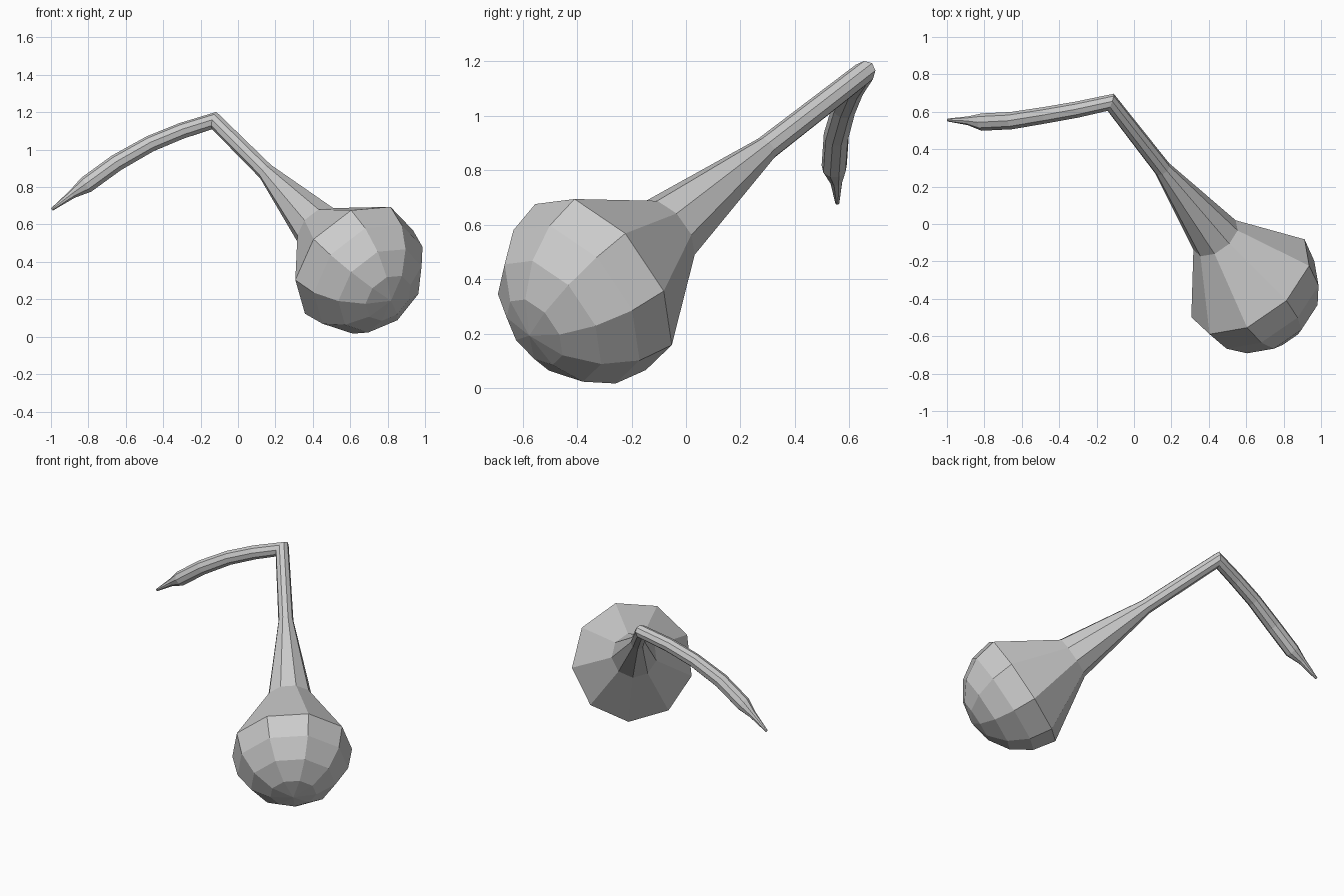
import bpy
import bmesh
from math import sin, cos, radians, tau
from mathutils import Vector

cube = bpy.data.objects.get("Cube")
if cube:
    bpy.data.objects.remove(cube, do_unlink=True)

SIDES = 9
grey = bpy.data.materials.new("plain grey")
grey.use_nodes = True
COLOUR = (0.6, 0.6, 0.6, 1)
grey.diffuse_color = COLOUR
grey.node_tree.nodes["Principled BSDF"].inputs["Base Color"].default_value = COLOUR


def loft(name, stations, first_dir):
    """Sweep a polygon along (point, radius) stations, mitred at the bends."""
    pts = [p for p, r in stations]
    dirs = [(b - a).normalized() for a, b in zip(pts, pts[1:])]
    u = (first_dir - dirs[0] * first_dir.dot(dirs[0])).normalized()
    v = dirs[0].cross(u)
    spokes = [u * cos(tau * i / SIDES) + v * sin(tau * i / SIDES) for i in range(SIDES)]
    bm = bmesh.new()
    rings = []
    for i, (p, r) in enumerate(stations):
        din, dout = dirs[max(i - 1, 0)], dirs[min(i, len(dirs) - 1)]
        n = (din + dout).normalized()
        if r == 0:
            rings.append([bm.verts.new(p)] * SIDES)
        else:
            rings.append([bm.verts.new(p + (s - din * (s.dot(n) / din.dot(n))) * r)
                          for s in spokes])
        turn = din.rotation_difference(dout)
        spokes = [turn @ s for s in spokes]
    for a, b in zip(rings, rings[1:]):
        for i in range(SIDES):
            j = (i + 1) % SIDES
            bm.faces.new(list(dict.fromkeys((a[i], a[j], b[j], b[i]))))
    for ring in (rings[0], rings[-1]):
        if ring[0] is not ring[1]:
            bm.faces.new(ring)
    bmesh.ops.recalc_face_normals(bm, faces=bm.faces)
    mesh = bpy.data.meshes.new(name)
    bm.to_mesh(mesh)
    bm.free()
    mesh.materials.append(grey)
    obj = bpy.data.objects.new(name, mesh)
    bpy.context.collection.objects.link(obj)
    return obj


# Round bulb: half sphere, then a cone towards the neck
centre = Vector((0.625, -0.32, 0.385))
axis = Vector((-0.516, 0.685, 0.516)).normalized()
R = 0.374
ROWS = 4
path = []
for k in range(ROWS + 1):
    a = radians(90 * (1 - k / ROWS))
    path.append((centre - axis * R * sin(a), R * cos(a) if k else 0))
path.append((centre + axis * 0.365, 0.14))

# Stem rising to the elbow, then the curved arm down to its pointed tip
path += [(Vector(p), r) for p, r in (
    ((0.152, 0.295, 0.88), 0.047),
    ((-0.125, 0.65, 1.155), 0.042),
    ((-0.30, 0.612, 1.10), 0.044),
    ((-0.47, 0.582, 1.03), 0.045),
    ((-0.65, 0.553, 0.928), 0.047),
    ((-0.81, 0.545, 0.812), 0.047),
    ((-0.885, 0.552, 0.762), 0.024),
    ((-0.995, 0.556, 0.68), 0.008),
)]
loft("bulb_with_bent_stem", path, Vector((-0.015, -0.24, 0.285)))
